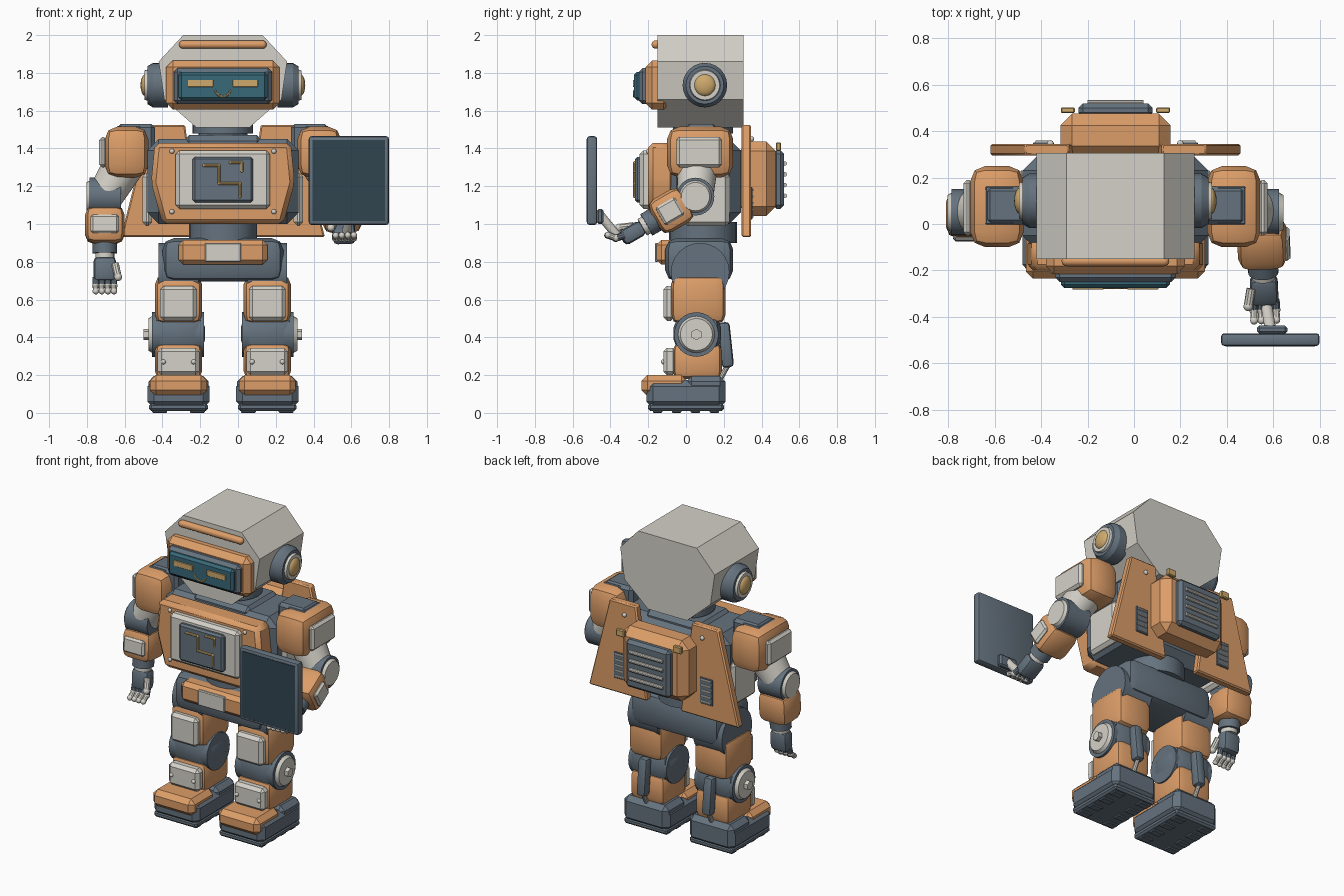
import bpy, bmesh, math
from mathutils import Matrix, Vector

cube = bpy.data.objects.get("Cube")
if cube:
    bpy.data.objects.remove(cube, do_unlink=True)

CENTRE = Matrix.Translation((-.08, 0, 0))
IDENTITY = Matrix.Identity(4)
parts = []


def material(name, *rgb):
    mat = bpy.data.materials.new(name)
    mat.use_nodes = True
    mat.diffuse_color = (*rgb, 1)
    mat.node_tree.nodes["Principled BSDF"].inputs["Base Color"].default_value = (*rgb, 1)
    return mat


ORANGE = material("warm orange", .72, .34, .14)
WHITE = material("off white", .66, .64, .58)
GREY = material("slate grey", .13, .17, .21)
TEAL = material("visor teal", .04, .14, .19)
GOLD = material("pale gold", .62, .40, .15)
SCREEN = material("dark screen", .03, .06, .08)


def finish(bm, name, mat, matrix=IDENTITY):
    bmesh.ops.transform(bm, matrix=CENTRE @ matrix, verts=bm.verts[:])
    bmesh.ops.recalc_face_normals(bm, faces=bm.faces[:])
    mesh = bpy.data.meshes.new(name)
    bm.to_mesh(mesh)
    bm.free()
    mesh.materials.append(mat)
    obj = bpy.data.objects.new(name, mesh)
    bpy.context.collection.objects.link(obj)
    parts.append(obj)
    return obj


def bevel(bm, width, segments):
    if width:
        bmesh.ops.bevel(bm, geom=bm.edges[:], offset=width, segments=segments,
                        affect='EDGES', profile=.5, clamp_overlap=True)


def box(name, mat, centre, size, chamfer=.01, segments=1, matrix=IDENTITY):
    bm = bmesh.new()
    bmesh.ops.create_cube(bm, size=1)
    bmesh.ops.scale(bm, vec=size, verts=bm.verts[:])
    bmesh.ops.translate(bm, vec=centre, verts=bm.verts[:])
    bevel(bm, chamfer, segments)
    return finish(bm, name, mat, matrix)


def rod(name, mat, start, end, radius, tip=None, sides=24, matrix=IDENTITY):
    start, end = Vector(start), Vector(end)
    bm = bmesh.new()
    bmesh.ops.create_cone(bm, cap_ends=True, segments=sides, radius1=radius,
                          radius2=radius if tip is None else tip, depth=(end - start).length)
    turn = (end - start).to_track_quat('Z', 'Y').to_matrix().to_4x4()
    return finish(bm, name, mat, matrix @ Matrix.Translation((start + end) / 2) @ turn)


def ball(name, mat, centre, radius, matrix=IDENTITY, squash=(1, 1, 1)):
    bm = bmesh.new()
    bmesh.ops.create_uvsphere(bm, u_segments=16, v_segments=10, radius=radius)
    return finish(bm, name, mat, matrix @ Matrix.Translation(centre) @ Matrix.Diagonal((*squash, 1)))


def prism(name, mat, outline, front, back, chamfer=0):
    bm = bmesh.new()
    face = bm.faces.new([bm.verts.new((x, front, z)) for x, z in outline])
    grown = bmesh.ops.extrude_face_region(bm, geom=[face])
    moved = [v for v in grown["geom"] if isinstance(v, bmesh.types.BMVert)]
    bmesh.ops.translate(bm, vec=(0, back - front, 0), verts=moved)
    bevel(bm, chamfer, 1)
    return finish(bm, name, mat)


def mirrored(half):
    return half + [(-x, z) for x, z in reversed(half)]


def path(name, mat, points, radius, depth):
    for a, b in zip(points, points[1:]):
        rod(name, mat, (a[0], depth, a[1]), (b[0], depth, b[1]), radius, sides=8)
    for x, z in points:
        ball(name + "_joint", mat, (x, depth, z), radius)


# Head and face
head = prism("head_shell", WHITE, mirrored([(.21, 2), (.34, 1.86), (.31, 1.66), (.14, 1.51)]), -.15, .305)
box("visor_frame", ORANGE, (0, -.15, 1.735), (.6, .13, .26), .035)
box("visor_rim", GREY, (0, -.22, 1.73), (.52, .06, .19), .02)
box("visor_screen", TEAL, (0, -.25, 1.73), (.47, .05, .15), .015)
path("mouth", GOLD, [(.04 * math.sin(a), 1.71 - .035 * math.cos(a))
                     for a in [math.radians(d) for d in range(-80, 81, 20)]], .005, -.275)
rod("brow_bar", ORANGE, (-.21, -.16, 1.95), (.21, -.16, 1.95), .022)
for s in (-1, 1):
    box("eye", GOLD, (.118 * s, -.277, 1.745), (.135, .009, .037), .002)
    ball("brow_bar_end", ORANGE, (.21 * s, -.16, 1.95), .022)
    rod("ear_pad", GREY, (.29 * s, .1, 1.735), (.37 * s, .1, 1.735), .118)
    rod("ear_pad_edge", GREY, (.37 * s, .1, 1.735), (.4 * s, .1, 1.735), .118, .1)
    rod("ear_ring", WHITE, (.39 * s, .1, 1.735), (.415 * s, .1, 1.735), .085, .078)
    ball("ear_cap", GOLD, (.41 * s, .1, 1.735), .058, squash=(.45, 1, 1))

# Neck, torso and waist
rod("neck", GREY, (0, .09, 1.42), (0, .09, 1.5), .13)
rod("neck_ring", GREY, (0, .09, 1.48), (0, .09, 1.54), .16)
box("collar", GREY, (0, .09, 1.42), (.42, .32, .1), .03)
box("torso", GREY, (0, .09, 1.225), (.8, .4, .45), .06)
prism("chest_plate", ORANGE, mirrored([(.36, 1.43), (.38, 1.22), (.32, 1)]), -.2, -.06, .025)
box("chest_panel", WHITE, (0, -.21, 1.235), (.5, .07, .31), .02)
box("chest_display", GREY, (0, -.24, 1.235), (.32, .06, .24), .012)
path("circuit_long", GOLD, [(-.1, 1.31), (-.02, 1.31), (-.02, 1.215), (.09, 1.215), (.09, 1.145)], .008, -.272)
path("circuit_short", GOLD, [(.04, 1.325), (.1, 1.325), (.1, 1.28)], .008, -.272)
rod("waist", GREY, (0, .09, .9), (0, .09, 1.01), .18)
box("pelvis", GREY, (0, .07, .81), (.64, .36, .23), .06, 2)
box("belt_plate", ORANGE, (0, -.1, .85), (.47, .11, .13), .025)
box("buckle", WHITE, (0, -.155, .85), (.19, .02, .1), .005)
for s in (-1, 1):
    box("torso_side_panel", WHITE, (.4 * s, .11, 1.13), (.05, .24, .28), .02)
    for z in (1.385, 1.065):
        ball("chest_rivet", WHITE, (.27 * s, -.2, z), .013)

# Backpack with side wings
box("backpack", ORANGE, (0, .38, 1.24), (.475, .19, .395), .05)
box("backpack_vent", GREY, (0, .49, 1.235), (.32, .06, .31), .02)
for i in range(4):
    z = 1.32 - .057 * i
    rod("vent_slat", WHITE, (-.12, .523, z), (.12, .523, z), .012, sides=10)
for s in (-1, 1):
    box("backpack_clip", GOLD, (.205 * s, .49, 1.41), (.06, .025, .045), .005)
    prism("back_wing", ORANGE, [(.2 * s, 1.525), (.39 * s, 1.525), (.54 * s, .93), (.12 * s, .93)], .295, .345, .008)
    ball("wing_rivet", WHITE, (.28 * s, .347, 1.45), .014)
    box("wing_vent", GREY, (.31 * s, .345, 1.11), (.09, .012, .17), .003)
    for i in range(5):
        z = 1.04 + .035 * i
        rod("wing_slat", WHITE, (.275 * s, .352, z), (.345 * s, .352, z), .007, sides=8)

# Legs
for s in (-1, 1):
    x = .235 * s
    rod("hip_joint", GREY, (.13 * s, .075, .745), (.34 * s, .075, .745), .155)
    box("thigh", ORANGE, (x, .065, .6), (.25, .29, .26), .05, 2)
    box("thigh_plate", WHITE, (x, -.09, .58), (.195, .06, .185), .02)
    rod("knee", GREY, (.1 * s, .055, .415), (.375 * s, .055, .415), .118)
    box("knee_block", GREY, (x, .06, .42), (.28, .25, .19), .06, 2)
    rod("knee_disc", WHITE, (.37 * s, .055, .415), (.395 * s, .055, .415), .1, .085)
    rod("knee_bolt", WHITE, (.39 * s, .055, .415), (.42 * s, .055, .415), .03, sides=6)
    box("shin", ORANGE, (x, .06, .275), (.25, .26, .19), .04, 2)
    box("shin_plate", WHITE, (x, -.085, .272), (.22, .07, .145), .02)
    for dx in (-.08, .08):
        ball("shin_bolt", WHITE, (x + dx, -.12, .27), .013)
    tilt = Matrix.Translation((x, .21, .36)) @ Matrix.Rotation(math.radians(6), 4, 'X')
    box("calf_piston", GREY, (0, 0, 0), (.065, .065, .24), .02, 2, tilt)
    rod("piston_rod", WHITE, (x, .22, .25), (x, .17, .16), .014, sides=10)

    # Foot
    box("foot", GREY, (x, 0, .1), (.33, .42, .15), .035)
    box("heel", GREY, (x, .105, .13), (.32, .21, .13), .03)
    box("toe_cap", ORANGE, (x, -.115, .145), (.3, .24, .11), .03)
    box("sole", GREY, (x, 0, .03), (.31, .4, .04), .012)
    for i in range(4):
        for dx in (-.1, .1):
            box("sole_stud", GREY, (x + dx, -.15 + .1 * i, .01), (.08, .05, .02), .005)


def frame(origin, direction):
    z = Vector(direction).normalized()
    x = Vector((1, 0, 0))
    x = (x - z * x.dot(z)).normalized()
    return Matrix.Translation(origin) @ Matrix((x, z.cross(x), z)).transposed().to_4x4()


# Arms: one hangs, the other reaches forward
for s, direction in ((-1, (0, -.06, -1)), (1, (.04, -.866, -.5))):
    box("shoulder_joint", GREY, (.46 * s, .08, 1.41), (.2, .165, .24), .02)
    box("shoulder", ORANGE, (.51 * s, .075, 1.38), (.23, .35, .27), .065, 2)
    box("shoulder_cap", GREY, (.5 * s, .08, 1.505), (.12, .165, .03), .005)
    box("shoulder_plate", WHITE, (.635 * s, .07, 1.38), (.04, .24, .16), .015)
    elbow = (.625 * s, .05, 1.145)
    rod("upper_arm", WHITE, (.52 * s, .06, 1.32), elbow, .11, .095)
    rod("elbow", GREY, (.54 * s, .05, 1.145), (.705 * s, .05, 1.145), .1)
    rod("elbow_disc", WHITE, (.7 * s, .05, 1.145), (.723 * s, .05, 1.145), .088, .075)

    arm = frame(elbow, direction)
    box("forearm", ORANGE, (0, 0, .15), (.21, .2, .2), .05, 2, arm)
    if s < 0:
        box("forearm_plate", WHITE, (0, .1, .15), (.15, .03, .1), .012, 1, arm)
    else:
        box("forearm_plate", WHITE, (.105, 0, .16), (.03, .11, .12), .012, 1, arm)
    rod("wrist", GREY, (0, 0, .23), (0, 0, .3), .065, matrix=arm)
    rod("wrist_ring", WHITE, (0, 0, .3), (0, 0, .325), .05, matrix=arm)
    box("palm", GREY, (0, 0, .385), (.12, .085, .13), .025, 2, arm)
    for i in range(4):
        x = .032 * i - .048
        rod("finger_base", GREY, (x, .01, .43), (x, .02, .475), .018, sides=10, matrix=arm)
        ball("finger_knuckle", WHITE, (x, .02, .475), .019, arm)
        rod("finger_tip", WHITE, (x, .02, .475), (x, .055, .505), .016, sides=10, matrix=arm)
        ball("finger_end", WHITE, (x, .055, .505), .017, arm)
    rod("thumb", WHITE, (-.055 * s, .03, .36), (-.07 * s, .06, .43), .02, sides=10, matrix=arm)
    ball("thumb_end", WHITE, (-.07 * s, .06, .43), .021, arm)

# Tablet held by the reaching hand
box("tablet", GREY, (.667, -.498, 1.23), (.425, .055, .47), .015, 2)
box("tablet_screen", SCREEN, (.667, -.525, 1.23), (.385, .006, .43), .001)
box("tablet_bracket", GREY, (.675, -.455, 1.04), (.13, .035, .08), .01)
rod("gripping_thumb", WHITE, (.65, -.35, .92), (.67, -.465, 1.06), .024)

# Shading
bpy.ops.object.select_all(action='DESELECT')
for part in parts:
    part.select_set(True)
bpy.context.view_layer.objects.active = head
bpy.ops.object.shade_smooth_by_angle(angle=math.radians(35))
bpy.ops.object.select_all(action='DESELECT')
head.select_set(True)
bpy.ops.object.shade_smooth()
